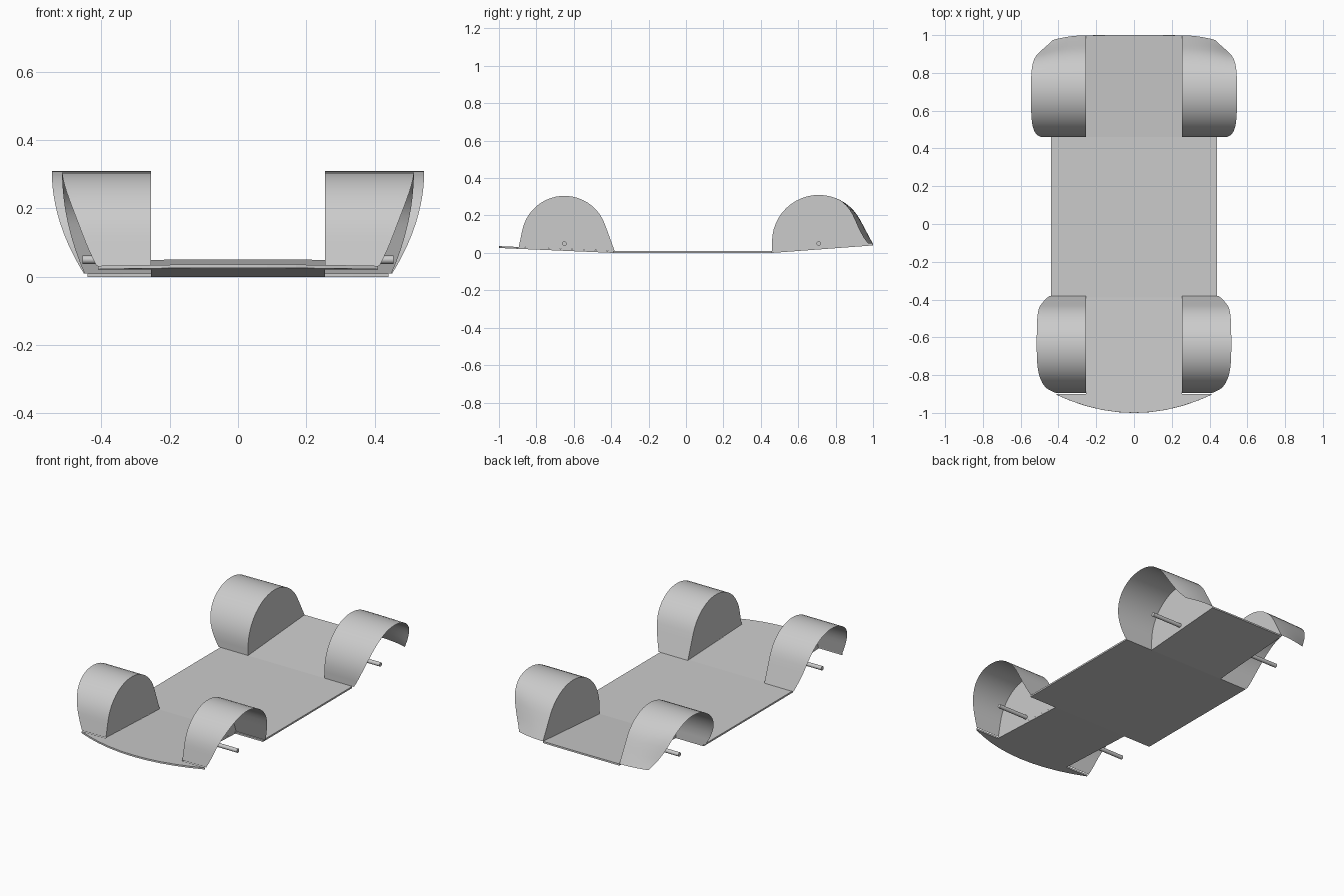
import bpy, bmesh
from math import sin, cos, tan, pi, radians

if "Cube" in bpy.data.objects:
    bpy.data.objects.remove(bpy.data.objects["Cube"], do_unlink=True)

grey = bpy.data.materials.new("plain_grey")
grey.use_nodes = True
grey.diffuse_color = (0.6, 0.6, 0.6, 1)
grey.node_tree.nodes["Principled BSDF"].inputs["Base Color"].default_value = (0.6, 0.6, 0.6, 1)

INNER = 0.255          # x of the inner wheel well walls
FRONT, REAR = -0.39, 0.46   # ends of the flat middle floor


def floor_z(y):
    if y < FRONT:
        return 0.01 + (FRONT - y) * 0.043
    return 0.01 + max(0, y - REAR) * 0.074


def finish(name, bm, smooth=True):
    mesh = bpy.data.meshes.new(name)
    bm.to_mesh(mesh)
    bm.free()
    obj = bpy.data.objects.new(name, mesh)
    bpy.context.collection.objects.link(obj)
    mesh.materials.append(grey)
    bpy.ops.object.select_all(action="DESELECT")
    bpy.context.view_layer.objects.active = obj
    obj.select_set(True)
    if smooth:
        bpy.ops.object.shade_smooth_by_angle(angle=radians(35))
    return obj


# Floor pan: curved nose, narrow between the wells, wide in the middle
bm = bmesh.new()
half = [0, 0.085, 0.17, INNER, 0.335, 0.41, 0.44]
xs = [-x for x in reversed(half[1:])] + half
columns = []
for x in xs:
    ys = [min(0.57 * x * x - 1, -0.9), -0.9, FRONT, REAR, 1 - 0.03 * x * x]
    columns.append([bm.verts.new((x, y, floor_z(y))) for y in ys])
for i in range(len(xs) - 1):
    reach = max(abs(xs[i]), abs(xs[i + 1]))
    for row, limit in enumerate((0.41, INNER, 0.44, INNER)):
        if reach <= limit:
            a, b = columns[i], columns[i + 1]
            bm.faces.new((a[row], b[row], b[row + 1], a[row + 1]))
bmesh.ops.delete(bm, geom=[v for v in bm.verts if not v.link_faces], context="VERTS")
bmesh.ops.recalc_face_normals(bm, faces=bm.faces)
if sum(f.normal.z for f in bm.faces) < 0:
    bmesh.ops.reverse_faces(bm, faces=bm.faces)
floor = finish("floor_pan", bm, smooth=False)
thick = floor.modifiers.new("thickness", "SOLIDIFY")
thick.thickness = 0.01
thick.offset = -1


def arch_profile(cy, cz, r, tilt_front, tilt_rear):
    """Arc over the wheel, running down to the floor along tangent lines."""
    a0, a1 = pi - radians(tilt_front), radians(tilt_rear)
    arc = [(cy + r * cos(a0 + (a1 - a0) * k / 20),
            cz + r * sin(a0 + (a1 - a0) * k / 20)) for k in range(21)]

    def foot(point, tilt, side):
        y, z = point
        end = y
        for _ in range(4):
            end = y + side * (z - floor_z(end)) * tan(radians(tilt))
        drop = floor_z(end) - z
        return [(y + (end - y) * k / 4, z + drop * k / 4) for k in range(1, 5)]

    return foot(arc[0], tilt_front, -1)[::-1] + arc + foot(arc[-1], tilt_rear, 1)


def wheel_well(name, side, cy, cz, r, tilts, width, tuck, corner, end_dir, bow):
    bm = bmesh.new()
    steps = 8
    rows = []
    for y, z in arch_profile(cy, cz, r, *tilts):
        # outer rim follows the body side, tucked in low down and at the corner
        toward_end = max(0, (y - cy) * end_dir / 0.27) ** 3
        outer = width - tuck * ((0.31 - z) / 0.31) ** 2 - corner * toward_end
        row = []
        for k in range(steps + 1):
            x = INNER + (outer - INNER) * k / steps
            shift = bow * (x - INNER) ** 2 * min(1, toward_end)
            row.append(bm.verts.new((side * x, y - shift, z)))
        rows.append(row)
    for a, b in zip(rows, rows[1:]):
        for k in range(steps):
            bm.faces.new((a[k], a[k + 1], b[k + 1], b[k]))
    # inner wall
    bm.faces.new([row[0] for row in rows])
    bmesh.ops.recalc_face_normals(bm, faces=bm.faces)
    top = max(bm.faces, key=lambda f: f.calc_center_median().z)
    if top.normal.z < 0:
        bmesh.ops.reverse_faces(bm, faces=bm.faces)
    finish(name, bm)


def axle_stub(name, side, y):
    bpy.ops.mesh.primitive_cylinder_add(
        vertices=16, radius=0.012, depth=0.2,
        location=(side * (INNER + 0.1), y, 0.05), rotation=(0, pi / 2, 0))
    obj = bpy.context.object
    obj.name = name
    obj.data.materials.append(grey)
    bpy.ops.object.shade_smooth_by_angle(angle=radians(35))


# Wheel wells and axle stubs on both sides
for label, side in (("left", 1), ("right", -1)):
    wheel_well("front_well_" + label, side, -0.65, 0.075, 0.23, (12, 20),
               0.515, 0.07, 0.06, -1, 0)
    wheel_well("rear_well_" + label, side, 0.71, 0.06, 0.25, (0, 28),
               0.545, 0.1, 0.035, 1, 0.8)
    axle_stub("front_axle_" + label, side, -0.65)
    axle_stub("rear_axle_" + label, side, 0.71)
